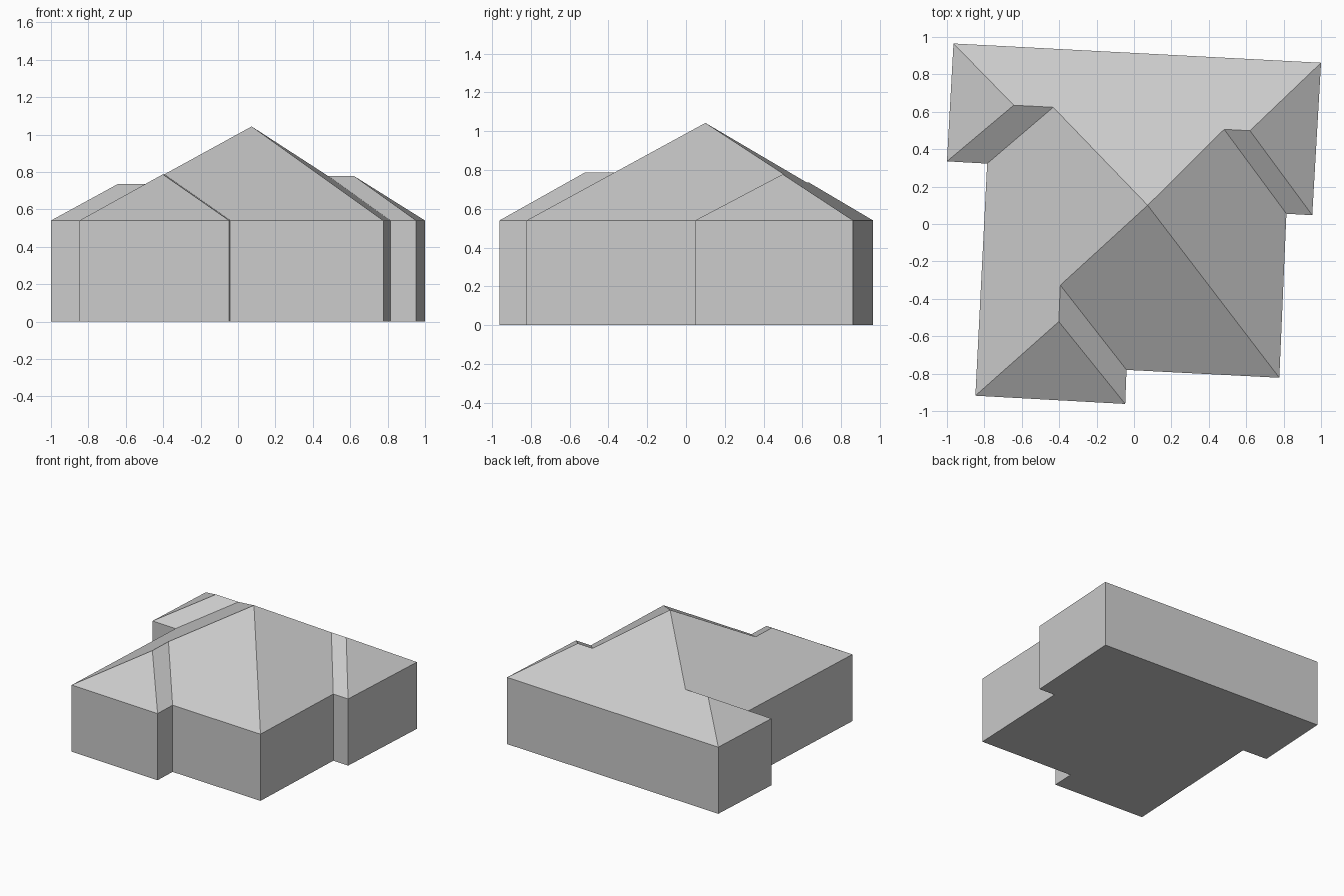
import bpy
import bmesh

cube = bpy.data.objects.get("Cube")
if cube:
    bpy.data.objects.remove(cube, do_unlink=True)

# One plain colour for the whole house
grey = bpy.data.materials.new("light grey")
grey.use_nodes = True
grey.diffuse_color = (0.6, 0.6, 0.6, 1)
grey.node_tree.nodes["Principled BSDF"].inputs["Base Color"].default_value = (0.6, 0.6, 0.6, 1)

EAVE = 0.54

# Footprint corners, clockwise from the back left as seen from above
corners = {
    "back_w": (-0.965, 0.965), "back_e": (1.0, 0.862),
    "east_tip": (0.953, 0.047), "east_in": (0.815, 0.055),
    "front_e": (0.777, -0.822), "front_in": (-0.04, -0.78),
    "porch_e": (-0.047, -0.962), "porch_w": (-0.848, -0.918),
    "west_in": (-0.785, 0.323), "west_tip": (-1.0, 0.335),
}

# Roof peak and the two ends of each short wing ridge
ridges = {
    "peak": (0.073, 0.1, 1.043),
    "west_out": (-0.643, 0.635, 0.735), "west_inner": (-0.432, 0.624, 0.735),
    "east_inner": (0.482, 0.506, 0.778), "east_out": (0.62, 0.499, 0.778),
    "south_inner": (-0.394, -0.327, 0.787), "south_out": (-0.402, -0.522, 0.787),
}

# Each roof slope, named by its outline
slopes = [
    "back_w back_e east_out east_inner peak west_inner west_out",
    "back_e east_tip east_out",
    "east_tip east_in east_inner east_out",
    "east_in front_e peak east_inner",
    "front_e front_in south_inner peak",
    "front_in porch_e south_out south_inner",
    "porch_e porch_w south_out",
    "porch_w west_in west_inner peak south_inner south_out",
    "west_in west_tip west_out west_inner",
    "west_tip back_w west_out",
]


def finish(name, bm):
    mesh = bpy.data.meshes.new(name)
    bm.to_mesh(mesh)
    bm.free()
    mesh.materials.append(grey)
    obj = bpy.data.objects.new(name, mesh)
    bpy.context.collection.objects.link(obj)


# Walls: floor outline raised to the eaves, open under the roof
bm = bmesh.new()
floor = bm.faces.new([bm.verts.new((x, y, 0)) for x, y in corners.values()])
raised = bmesh.ops.extrude_edge_only(bm, edges=floor.edges[:])
for v in raised["geom"]:
    if isinstance(v, bmesh.types.BMVert):
        v.co.z = EAVE
bmesh.ops.recalc_face_normals(bm, faces=bm.faces)
bm.normal_update()
if floor.normal.z > 0:
    bmesh.ops.reverse_faces(bm, faces=bm.faces)
finish("walls", bm)

# Hipped roof with three wings
bm = bmesh.new()
points = {n: bm.verts.new((x, y, EAVE)) for n, (x, y) in corners.items()}
points.update({n: bm.verts.new(p) for n, p in ridges.items()})
for slope in slopes:
    face = bm.faces.new([points[n] for n in slope.split()])
    face.normal_update()
    if face.normal.z < 0:
        face.normal_flip()
finish("roof", bm)
